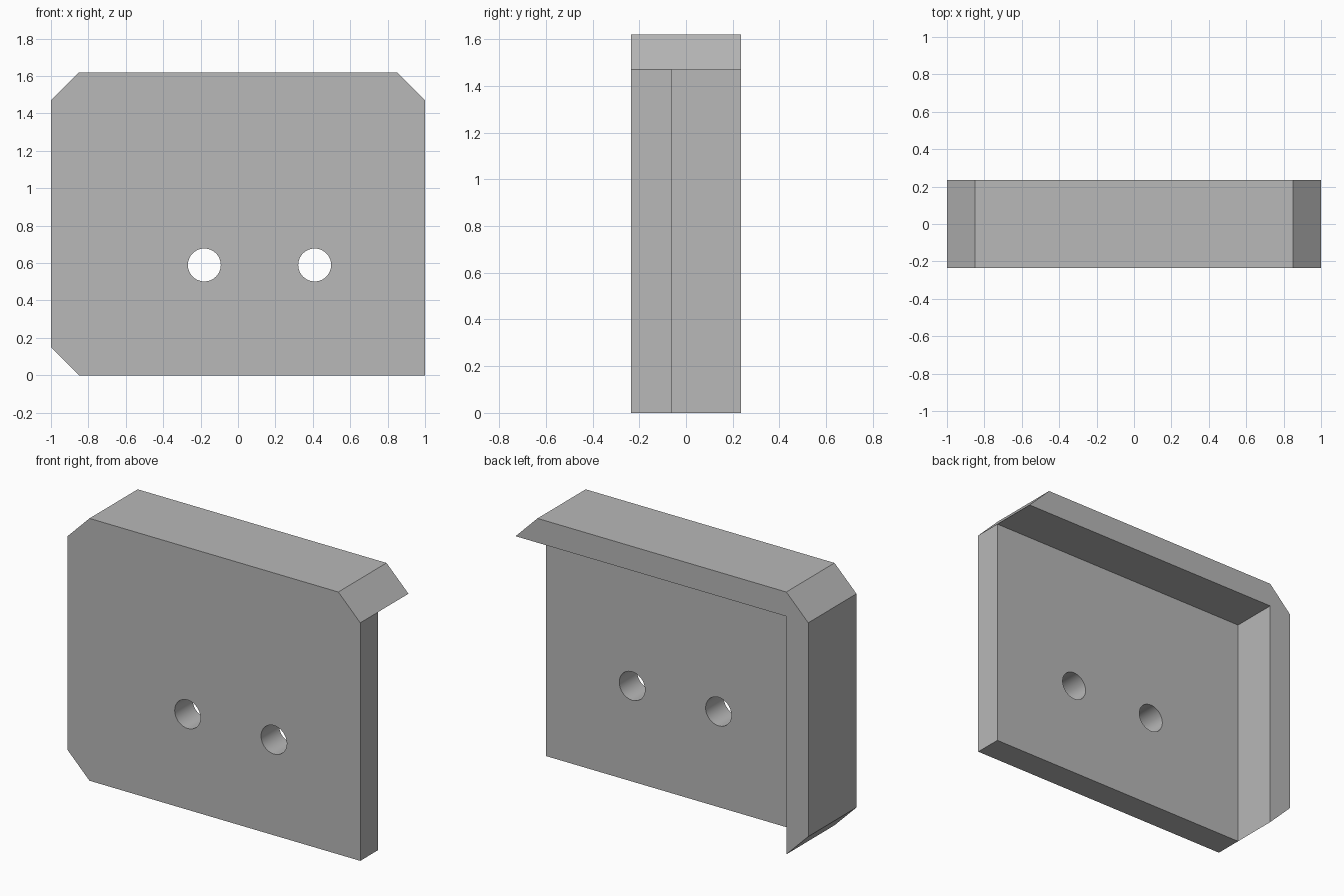
import bpy
import bmesh
import math
from mathutils import Matrix

# Remove the default cube
cube = bpy.data.objects.get("Cube")
if cube:
    bpy.data.objects.remove(cube, do_unlink=True)

HALF_WIDTH, HEIGHT, BEVEL = 1.0, 1.62, 0.15
FRONT, PLATE_BACK, BACK = -0.235, -0.06, 0.235

grey = bpy.data.materials.new("plain grey")
grey.use_nodes = True
colour = (0.48, 0.48, 0.48, 1.0)
grey.diffuse_color = colour
grey.node_tree.nodes["Principled BSDF"].inputs["Base Color"].default_value = colour


def make_object(name, bm):
    bmesh.ops.recalc_face_normals(bm, faces=bm.faces)
    mesh = bpy.data.meshes.new(name)
    bm.to_mesh(mesh)
    bm.free()
    mesh.materials.append(grey)
    obj = bpy.data.objects.new(name, mesh)
    bpy.context.collection.objects.link(obj)
    return obj


def prism(name, outline, y0, y1):
    """Extrude an x-z outline from y0 to y1."""
    bm = bmesh.new()
    face = bm.faces.new([bm.verts.new((x, y0, z)) for x, z in outline])
    result = bmesh.ops.extrude_face_region(bm, geom=[face])
    moved = [v for v in result["geom"] if isinstance(v, bmesh.types.BMVert)]
    bmesh.ops.translate(bm, verts=moved, vec=(0, y1 - y0, 0))
    return make_object(name, bm)


def cut(target, cutter):
    cutter.hide_render = True
    mod = target.modifiers.new("cut", "BOOLEAN")
    mod.operation, mod.solver, mod.object = "DIFFERENCE", "EXACT", cutter
    bpy.context.view_layer.objects.active = target
    bpy.ops.object.modifier_apply(modifier=mod.name)
    bpy.data.objects.remove(cutter, do_unlink=True)


# Block with three bevelled corners
w, h, b = HALF_WIDTH, HEIGHT, BEVEL
bracket = prism("bracket_plate",
                [(b - w, 0), (w, 0), (w, h - b), (w - b, h),
                 (b - w, h), (-w, h - b), (-w, b)], FRONT, BACK)

# Recess at the back, leaving the top flange and one side flange
recess = prism("recess_cutter",
               [(b - w, -0.2), (w + 0.2, -0.2), (w + 0.2, h - b), (b - w, h - b)],
               PLATE_BACK, BACK + 0.2)
cut(bracket, recess)

# Two round holes through the plate
for x in (-0.18, 0.41):
    bm = bmesh.new()
    bmesh.ops.create_cone(bm, cap_ends=True, segments=48, radius1=0.088,
                          radius2=0.088, depth=1.0,
                          matrix=Matrix.Translation((x, 0, 0.59))
                          @ Matrix.Rotation(math.pi / 2, 4, "X"))
    cut(bracket, make_object("hole_cutter", bm))

# Smooth hole walls, sharp edges elsewhere
bpy.ops.object.select_all(action="DESELECT")
bracket.select_set(True)
bpy.context.view_layer.objects.active = bracket
bpy.ops.object.shade_smooth_by_angle(angle=math.radians(30))
